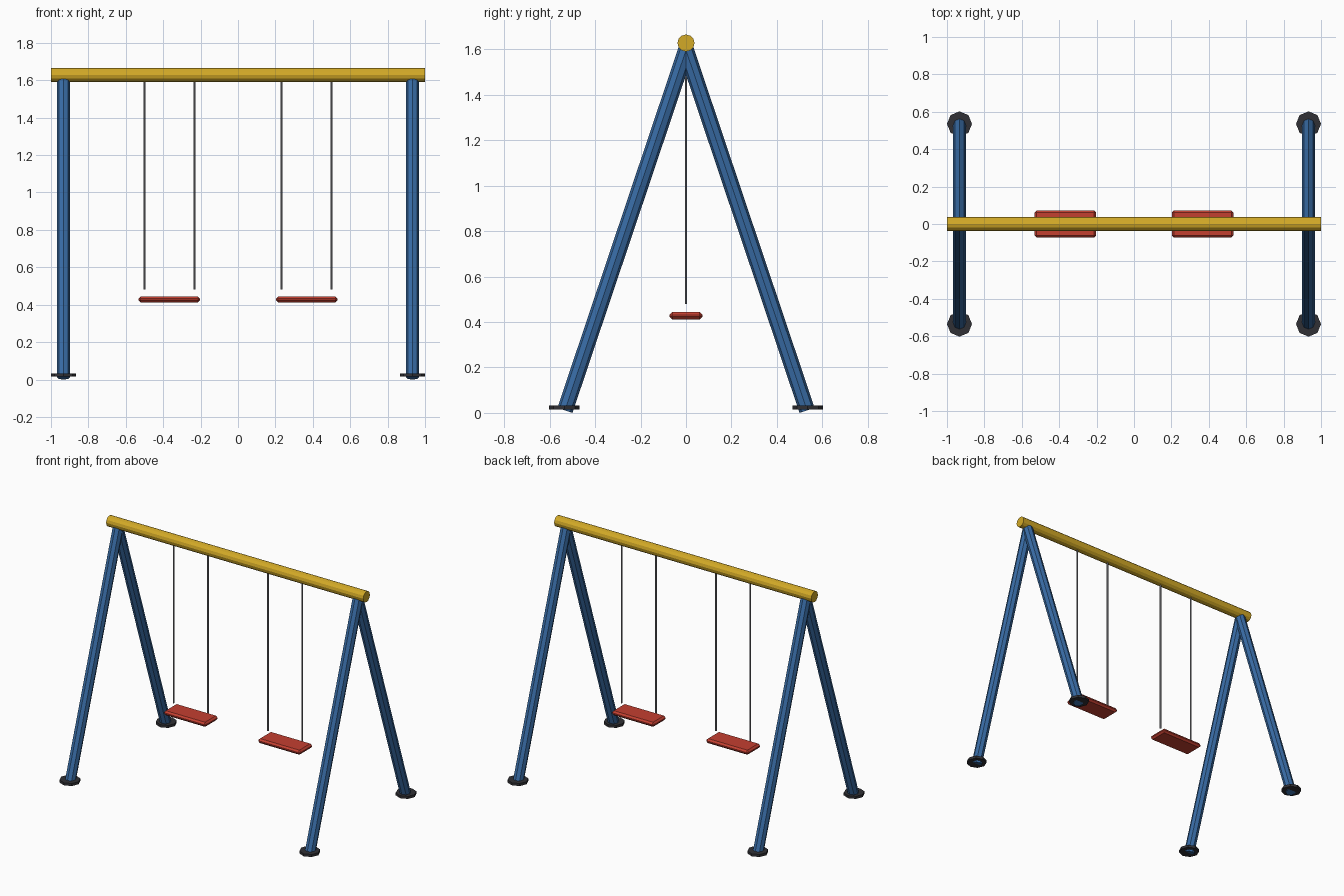
import bpy
import bmesh
from math import pi
from mathutils import Vector, Matrix

if "Cube" in bpy.data.objects:
    bpy.data.objects.remove(bpy.data.objects["Cube"])


def material(name, rgb):
    m = bpy.data.materials.new(name)
    m.diffuse_color = (*rgb, 1)
    m.use_nodes = True
    m.node_tree.nodes["Principled BSDF"].inputs["Base Color"].default_value = m.diffuse_color
    return m


BLUE = material("blue paint", (0.04, 0.15, 0.38))
YELLOW = material("yellow paint", (0.65, 0.40, 0.02))
RED = material("red plastic", (0.55, 0.05, 0.03))
DARK = material("dark rubber", (0.03, 0.03, 0.035))
STEEL = material("steel", (0.25, 0.25, 0.27))


def finish(name, bm, mat):
    mesh = bpy.data.meshes.new(name)
    bmesh.ops.recalc_face_normals(bm, faces=bm.faces)
    bm.to_mesh(mesh)
    bm.free()
    mesh.materials.append(mat)
    ob = bpy.data.objects.new(name, mesh)
    bpy.context.collection.objects.link(ob)
    return ob


def rod(name, a, b, radius, sides, mat):
    """Capped prism running from point a to point b."""
    a, b = Vector(a), Vector(b)
    axis = b - a
    turn = Vector((0, 0, 1)).rotation_difference(axis).to_matrix().to_4x4()
    bm = bmesh.new()
    bmesh.ops.create_cone(bm, cap_ends=True, segments=sides, radius1=radius,
                          radius2=radius, depth=axis.length,
                          matrix=Matrix.Translation((a + b) / 2) @ turn)
    return finish(name, bm, mat)


def seat(name, x):
    bm = bmesh.new()
    bmesh.ops.create_cube(bm, size=1, matrix=Matrix.Translation((x, 0, 0.428))
                          @ Matrix.Diagonal((0.33, 0.145, 0.032, 1)))
    bmesh.ops.bevel(bm, geom=bm.edges[:], offset=0.012, segments=1,
                    affect='EDGES', profile=0.5)
    return finish(name, bm, RED)


# Top beam
rod("top_beam", (-1, 0, 1.628), (1, 0, 1.628), 0.0375, 12, YELLOW)

for side, sx in (("left", -1), ("right", 1)):
    # A-frame legs with round foot pads
    for end, sy in (("front", -1), ("back", 1)):
        x = 0.933 * sx
        rod(f"{side}_{end}_leg", (x, 0.533 * sy, 0.011), (x, 0, 1.597),
            0.035, 8, BLUE)
        rod(f"{side}_{end}_foot", (x, 0.535 * sy, 0.015),
            (x, 0.535 * sy, 0.033), 0.067, 8, DARK)
    # Swing: seat and two hangers
    seat(f"{side}_seat", 0.367 * sx)
    for place, x in (("inner", 0.233), ("outer", 0.5)):
        rod(f"{side}_{place}_hanger", (x * sx, 0, 0.48), (x * sx, 0, 1.61),
            0.0055, 6, STEEL)
